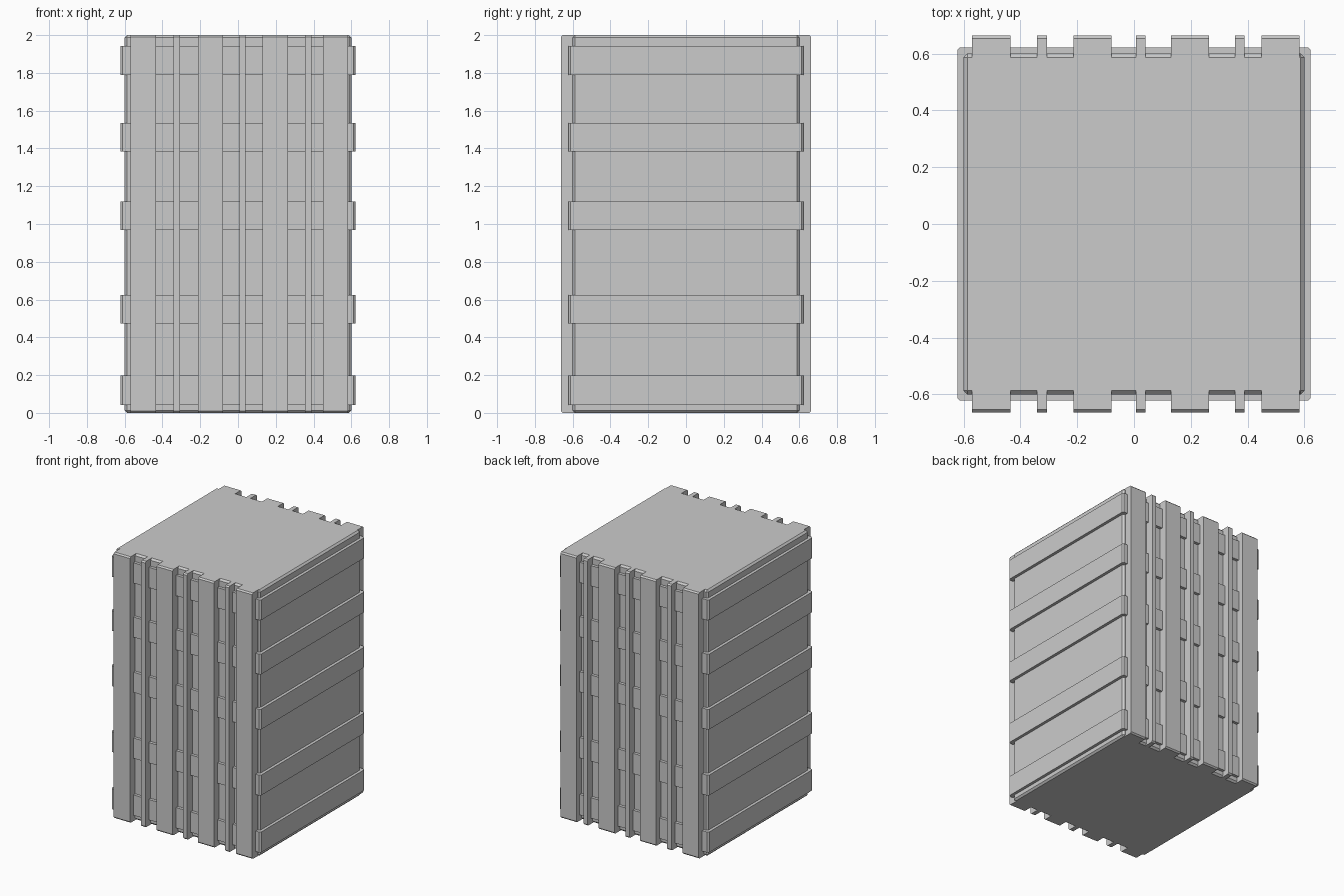
import bpy, bmesh

if "Cube" in bpy.data.objects:
    bpy.data.objects.remove(bpy.data.objects["Cube"])

CORE, BAND, SLAT, HEIGHT = 0.60, 0.622, 0.663, 2.0
CHAMFER = 0.013


def box(name, lo, hi, keep_edge=None, width=0.01):
    """Box between two corners; edges accepted by keep_edge get a flat chamfer."""
    bm = bmesh.new()
    bmesh.ops.create_cube(bm, size=1)
    for v in bm.verts:
        for i in range(3):
            v.co[i] = lo[i] if v.co[i] < 0 else hi[i]
    edges = [e for e in bm.edges if keep_edge is None or keep_edge(e)]
    bmesh.ops.bevel(bm, geom=edges, offset=width, segments=1,
                    affect='EDGES', profile=0.5)
    bmesh.ops.recalc_face_normals(bm, faces=bm.faces)
    mesh = bpy.data.meshes.new(name)
    bm.to_mesh(mesh)
    bm.free()
    obj = bpy.data.objects.new(name, mesh)
    bpy.context.collection.objects.link(obj)
    return obj


def is_vertical(e):
    a, b = e.verts
    return abs(a.co.z - b.co.z) > 0.01


def is_outer_cross(e):
    a, b = e.verts
    return abs(a.co.x - b.co.x) > 0.01 and a.co.y < -0.64


# Crate body, chamfered all round
box("crate_body", (-CORE, -CORE, 0), (CORE, CORE, HEIGHT), width=CHAMFER)

# Horizontal bands wrapping the body
for i, (z0, z1) in enumerate([(0.043, 0.197), (0.472, 0.625), (0.968, 1.12),
                              (1.383, 1.535), (1.79, 1.943)]):
    box(f"horizontal_band_{i + 1}", (-BAND, -BAND, z0), (BAND, BAND, z1), is_vertical)

# Vertical slats on the front, mirrored to the back
for i, (x0, x1) in enumerate([(-0.57, -0.435), (-0.342, -0.307), (-0.213, -0.08),
                              (0.007, 0.041), (0.13, 0.264), (0.356, 0.389),
                              (0.449, 0.582)]):
    slat = box(f"vertical_slat_{i + 1}", (x0, -SLAT, 0),
               (x1, -CORE + CHAMFER, HEIGHT), is_outer_cross)
    mirror = slat.modifiers.new("mirror_to_back", 'MIRROR')
    mirror.use_axis = (False, True, False)
    mirror.use_mirror_merge = False
